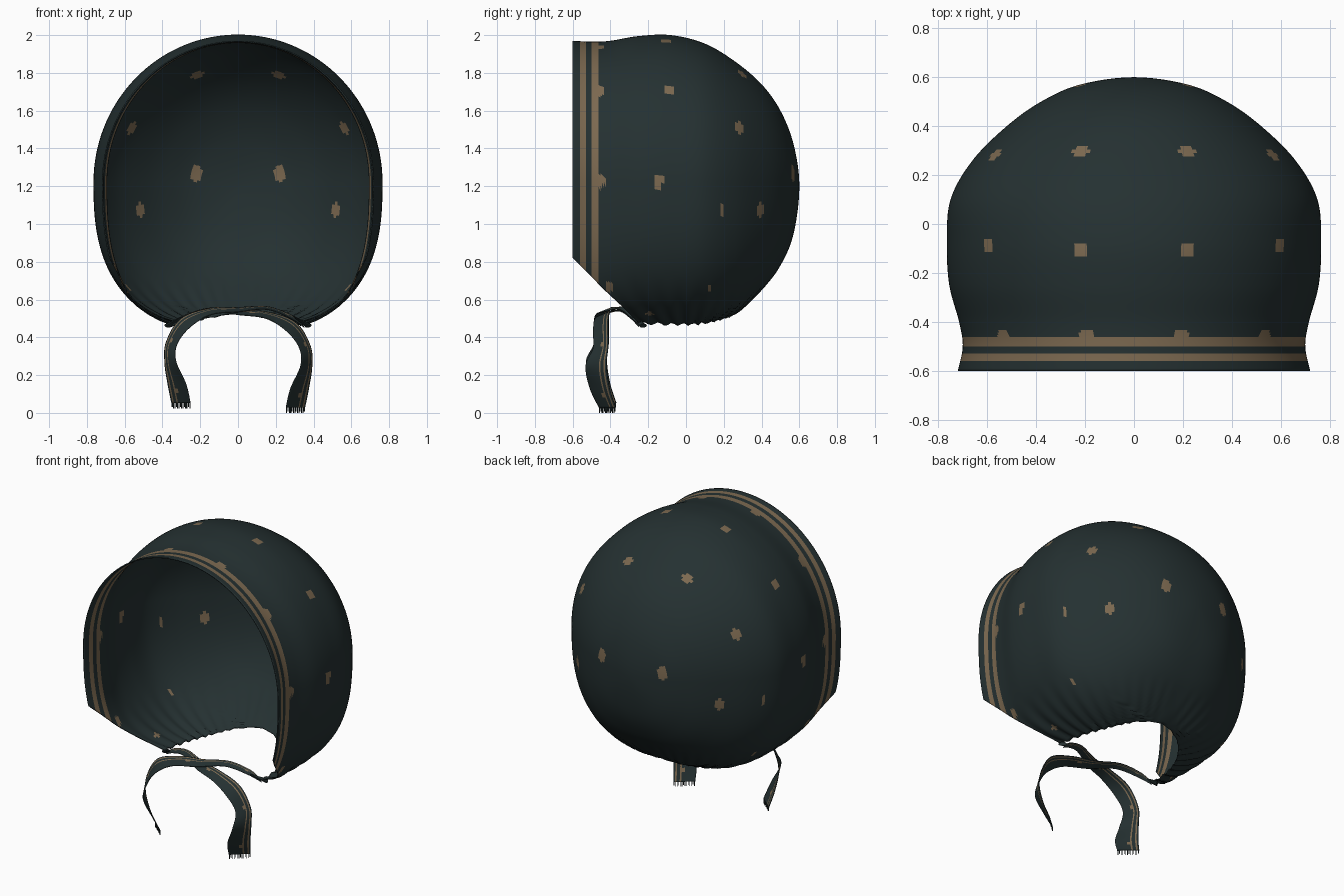
import bpy, bmesh, math
from mathutils import Vector

if "Cube" in bpy.data.objects:
    bpy.data.objects.remove(bpy.data.objects["Cube"])


def material(name, col):
    m = bpy.data.materials.new(name)
    m.diffuse_color = (*col, 1)
    m.use_nodes = True
    m.node_tree.nodes["Principled BSDF"].inputs["Base Color"].default_value = m.diffuse_color
    return m


CLOTH = material("dark teal cloth", (0.018, 0.030, 0.031))
TAN = material("tan print", (0.20, 0.14, 0.08))


def spline(rows, steps, before, after):
    """Smooth curve through rows of numbers."""
    pts = [before] + rows + [after]
    out = []
    for i in range(1, len(pts) - 2):
        for k in range(steps):
            t = k / steps
            out.append([0.5 * (2 * b + (c - a) * t + (2 * a - 5 * b + 4 * c - d) * t * t
                               + (3 * b - a - 3 * c + d) * t ** 3)
                        for a, b, c, d in zip(*pts[i - 1:i + 3])])
    out.append(list(rows[-1]))
    return out


def finish(bm, name, thickness):
    me = bpy.data.meshes.new(name)
    bm.to_mesh(me)
    bm.free()
    me.materials.append(CLOTH)
    me.materials.append(TAN)
    ob = bpy.data.objects.new(name, me)
    bpy.context.collection.objects.link(ob)
    for o in bpy.context.selected_objects:
        o.select_set(False)
    ob.select_set(True)
    bpy.context.view_layer.objects.active = ob
    bpy.ops.object.shade_smooth_by_angle(angle=math.radians(50))
    mod = ob.modifiers.new("cloth thickness", 'SOLIDIFY')
    mod.thickness = thickness
    mod.offset = -1
    return ob


# ---- bonnet: arches from the face opening to the back of the head ----
# depth, top height, bottom height, half width
PROFILE = [(-.60, 1.970, .35, .72), (-.50, 1.965, .36, .70), (-.40, 1.970, .39, .715),
           (-.25, 1.995, .425, .755), (-.08, 2.0, .43, .765), (.10, 1.955, .455, .75),
           (.26, 1.86, .525, .66), (.40, 1.74, .65, .52), (.50, 1.60, .78, .38),
           (.57, 1.42, .95, .22), (.60, 1.20, 1.20, 0)]
MID, POWER, COLS = 1.22, 2.6, 240


def arch_limit(y, bottom, w):
    """Angle from the crown at which the cloth ends: front edge or neck hole."""
    if y < -.25:
        f = (MID - (.82 - (y + .6))) / (MID - bottom)
        return math.pi / 2 + math.asin(min(1, f ** (POWER / 2)))
    e = (y + .25) / .51
    if e >= 1:
        return math.pi
    x = .36 * math.sqrt(1 - e * e)
    return math.pi / 2 + math.acos(min(1, (x / w) ** (POWER / 2)))


def arch_point(y, top, bottom, w, a):
    s, c = abs(math.sin(a)), math.cos(a)
    mid = MID if y < .56 else MID + (1.2 - MID) * (y - .56) / .04
    if c >= 0:
        x, z = w * s, mid + (top - mid) * c
    else:
        x, z = w * s ** (2 / POWER), mid - (mid - bottom) * (-c) ** (2 / POWER)
    x = math.copysign(x, a)
    # gathers around the neck hole
    fade = max(0, min(1, (.72 - z) / .25)) * min(1, math.hypot(x, y) / .25)
    z += .008 * fade * math.sin(36 * abs(math.atan2(x, y)))
    return Vector((x, y, z))


bm = bmesh.new()
grid = []
for y, top, bottom, w in spline(PROFILE, 10, (-.7, 1.975, .34, .74), (.57, .95, 1.42, -.22)):
    w = max(w, 0)
    lim = arch_limit(y, bottom, max(w, .001))
    grid.append([bm.verts.new(arch_point(y, top, bottom, w, lim * (2 * j / COLS - 1)))
                 for j in range(COLS + 1)])
for r0, r1 in zip(grid, grid[1:]):
    for j in range(COLS):
        bm.faces.new((r0[j], r0[j + 1], r1[j + 1], r1[j]))
bmesh.ops.remove_doubles(bm, verts=bm.verts, dist=.0004)
bmesh.ops.recalc_face_normals(bm, faces=bm.faces)
crown = max(bm.faces, key=lambda f: f.calc_center_median().z)
if crown.normal.z < 0:
    bmesh.ops.reverse_faces(bm, faces=bm.faces)

# printed spots: x, y, z, radius, vertical stretch
SPOTS = [(.21, -.10, 1.96, .031, 1), (.60, -.09, 1.72, .031, 1), (.22, .32, 1.81, .033, 1),
         (.58, .28, 1.51, .031, 1.1), (.23, .56, 1.27, .033, 1.4), (.52, .38, 1.08, .026, 1.4),
         (.76, -.14, 1.22, .029, 1.2), (.71, .19, 1.07, .014, 1.8), (.60, .13, .65, .016, 3),
         (.58, -.40, .68, .020, 2.5), (.45, -.18, .55, .018, 3),
         (.19, -.462, 1.93, .036, 1), (.53, -.462, 1.70, .036, 1), (.70, -.462, 1.23, .036, 1)]
centres = [(f, f.calc_center_median()) for f in bm.faces]
for f, c in centres:
    # two bands along the face opening
    if -.558 < c.y < -.527 or -.497 < c.y < -.466:
        f.material_index = 1
for x, y, z, r, stretch in SPOTS:
    for side in (-1, 1):
        target = Vector((x * side, y, z))
        near = min((c for _, c in centres), key=lambda c: (c - target).length_squared)
        for f, c in centres:
            d = c - near
            d.z /= stretch
            if d.length_squared < r * r:
                f.material_index = 1
finish(bm, "bonnet", .007)

# ---- ties: ribbons crossing under the chin, then hanging down ----
# centre x, y, z and half-width vector
RIBBON = [(-.34, -.25, .47, .012, .0, .016), (-.27, -.28, .51, .0, .015, .010),
          (-.15, -.33, .545, .0, .025, .008), (0, -.40, .53, .0, .035, .012),
          (.15, -.44, .515, .0, .04, .018), (.28, -.45, .455, .022, .04, .025),
          (.352, -.45, .35, .028, .04, .008), (.36, -.475, .25, .03, .055, 0),
          (.325, -.455, .13, .048, .052, 0), (.303, -.415, .03, .05, .044, 0)]
ACROSS = 14


def tie(name, side, lift):
    bm = bmesh.new()
    rows = []
    path = spline(RIBBON, 10, RIBBON[0], RIBBON[-1])
    for i, (x, y, z, hx, hy, hz) in enumerate(path):
        t = i / (len(path) - 1)
        c = Vector((x * side, y, z + lift * min(1, t * 2.5)))
        h = Vector((hx * side, hy, hz))
        rows.append([bm.verts.new(c + h * (2 * j / ACROSS - 1)) for j in range(ACROSS + 1)])
    for i, (r0, r1) in enumerate(zip(rows, rows[1:])):
        for j in range(ACROSS):
            f = bm.faces.new((r0[j], r0[j + 1], r1[j + 1], r1[j]))
            # twin stripes near the outer edge, with a spot now and then
            if j in (9, 12) or (j in (7, 8) and i % 24 in (10, 11)):
                f.material_index = 1
    # frayed end threads
    for j in range(ACROSS):
        a, b = rows[-1][j].co, rows[-1][j + 1].co
        drop = Vector((0, 0, -.03 + .008 * (j % 3 == 1)))
        m, q = a.lerp(b, .5), (b - a) * .2
        bm.faces.new([bm.verts.new(p) for p in (m - q, m + q, m + q + drop, m - q + drop)])
    finish(bm, name, .004)


tie("right_tie", 1, 0)
tie("left_tie", -1, .022)

# ---- pointed gathers where the ties meet the bonnet ----
for side, name in ((1, "right_gather"), (-1, "left_gather")):
    bm = bmesh.new()
    bmesh.ops.create_cone(bm, cap_ends=True, segments=10, radius1=.026, radius2=.006, depth=.11)
    aim = Vector((-.55 * side, -.5, .35)).to_track_quat('Z', 'Y')
    for v in bm.verts:
        v.co.y *= .45
        v.co = aim @ v.co + Vector((.335 * side, -.26, .485))
    finish(bm, name, .003)
